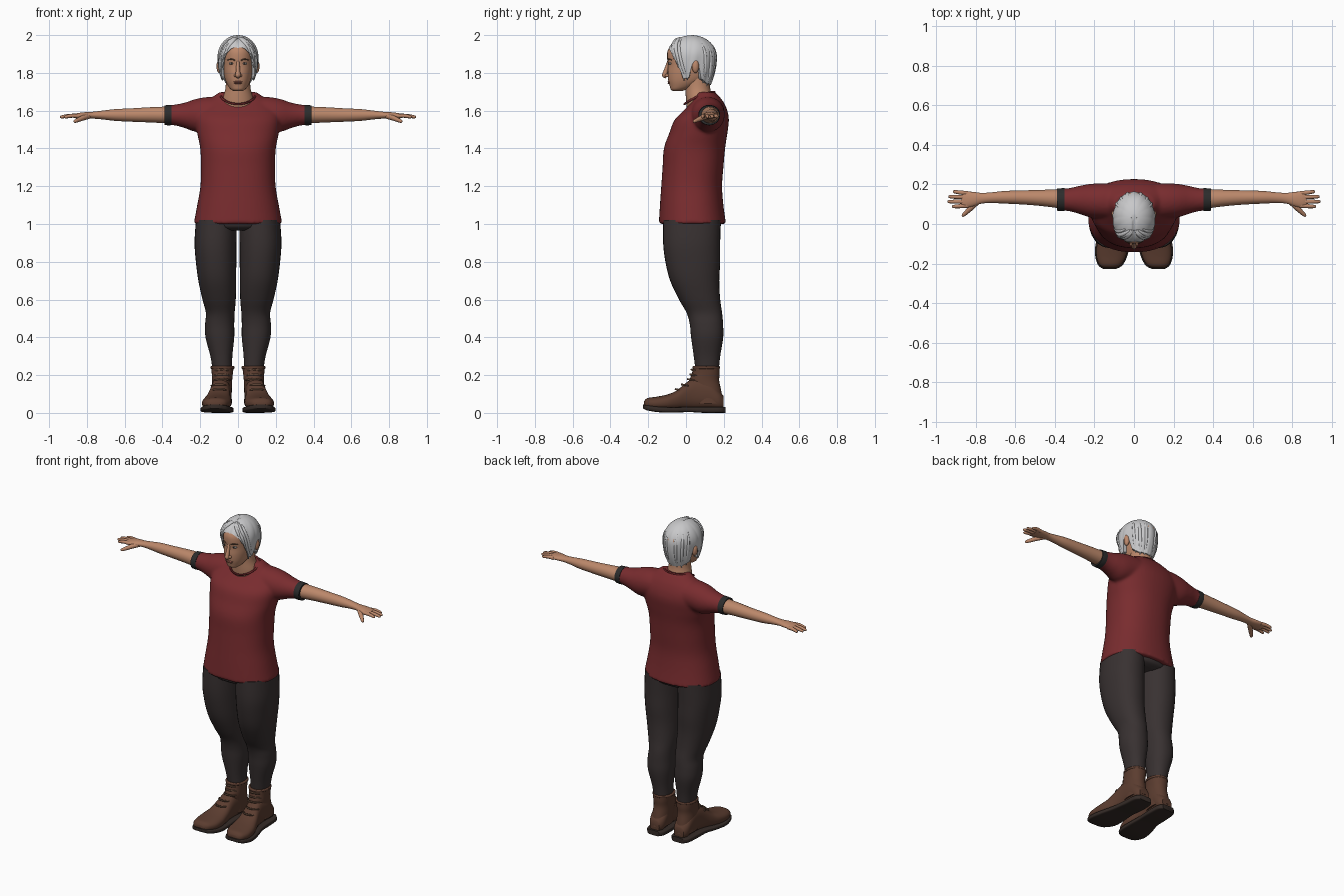
import bpy, bmesh, math
from mathutils import Vector, Matrix


def material(name, r, g, b):
    m = bpy.data.materials.new(name)
    m.diffuse_color = (r, g, b, 1)
    return m


SHIRT = material("dark red cloth", 0.19, 0.025, 0.028)
PANTS = material("charcoal cloth", 0.040, 0.031, 0.031)
TRIM = material("black trim", 0.025, 0.025, 0.025)
SKIN = material("skin", 0.50, 0.245, 0.145)
HAIR = material("silver hair", 0.58, 0.58, 0.59)
BOOT = material("brown leather", 0.105, 0.046, 0.029)
SOLE = material("dark sole", 0.035, 0.024, 0.020)
LIPS = material("lips", 0.34, 0.12, 0.085)
BROW = material("brow brown", 0.12, 0.065, 0.04)
EYE = material("eye white", 0.55, 0.5, 0.46)


def catmull(pts, steps):
    """Smooth curve through tuples of any length."""
    out = []
    for i in range(len(pts) - 1):
        quad = [pts[max(i - 1, 0)], pts[i], pts[i + 1], pts[min(i + 2, len(pts) - 1)]]
        for s in range(steps):
            t = s / steps
            out.append([0.5 * (2 * b + (c - a) * t + (2 * a - 5 * b + 4 * c - d) * t * t
                               + (3 * b - a - 3 * c + d) * t ** 3) for a, b, c, d in zip(*quad)])
    out.append(list(pts[-1]))
    return out


def skin_rings(bm, rings, caps=(True, True)):
    rows = [[bm.verts.new(p) for p in r] for r in rings]
    n = len(rows[0])
    for lo, hi in zip(rows, rows[1:]):
        for i in range(n):
            bm.faces.new((lo[i], lo[(i + 1) % n], hi[(i + 1) % n], hi[i]))
    if caps[0]:
        bm.faces.new(rows[0])
    if caps[1]:
        bm.faces.new(rows[-1])


def loft(bm, secs, axis="z", p=2.0, n=32, steps=4, sx=1):
    """Sections: (position on axis, centre 1, centre 2, radius 1, radius 2)."""
    rings = []
    for t, c1, c2, r1, r2 in catmull(secs, steps):
        ring = []
        for i in range(n):
            a = 2 * math.pi * i / n
            c, s = math.cos(a), math.sin(a)
            u = c1 + r1 * math.copysign(abs(c) ** (2 / p), c)
            v = c2 + r2 * math.copysign(abs(s) ** (2 / p), s)
            x, y, z = {"z": (u, v, t), "x": (t, u, v), "y": (u, t, v)}[axis]
            ring.append((sx * x, y, z))
        rings.append(ring)
    skin_rings(bm, rings)


def tube(bm, pts, n=10, steps=4):
    """Tapered tube through (x, y, z, radius) points."""
    pts = catmull(pts, steps)
    pos = [Vector(q[:3]) for q in pts]
    rings = []
    for i, q in enumerate(pts):
        d = (pos[min(i + 1, len(pos) - 1)] - pos[max(i - 1, 0)]).normalized()
        u = d.cross(Vector((0.1, 0.5, 0.86))).normalized()
        v = d.cross(u)
        rings.append([pos[i] + q[3] * (u * math.cos(k * 2 * math.pi / n) + v * math.sin(k * 2 * math.pi / n))
                      for k in range(n)])
    skin_rings(bm, rings)


def blob(bm, loc, scale):
    bmesh.ops.create_uvsphere(bm, u_segments=20, v_segments=12, radius=1,
                              matrix=Matrix.Translation(loc) @ Matrix.Diagonal((*scale, 1)))


def finish(bm, name, mat, mirror=False, angle=45):
    bmesh.ops.recalc_face_normals(bm, faces=bm.faces)
    me = bpy.data.meshes.new(name)
    bm.to_mesh(me)
    bm.free()
    me.materials.append(mat)
    me.shade_smooth()
    me.set_sharp_from_angle(angle=math.radians(angle))
    ob = bpy.data.objects.new(name, me)
    bpy.context.collection.objects.link(ob)
    if mirror:
        ob.modifiers.new("mirror", "MIRROR").use_mirror_merge = False
    return ob


# Shirt: torso and sleeves fused into one smooth skin
bm = bmesh.new()
loft(bm, [(1.0, 0, .034, .235, .178), (1.1, 0, .03, .216, .168), (1.2, 0, .03, .199, .161),
          (1.3, 0, .037, .196, .161), (1.4, 0, .045, .2, .162), (1.48, 0, .065, .216, .154),
          (1.55, 0, .083, .225, .144), (1.6, 0, .103, .215, .116), (1.645, 0, .113, .17, .086),
          (1.675, 0, .11, .13, .066), (1.698, 0, .105, .1, .05)], p=2.25, n=48)
for sx in (1, -1):
    loft(bm, [(.05, .112, 1.585, .095, .085), (.15, .116, 1.583, .09, .09), (.22, .118, 1.575, .085, .088),
              (.28, .122, 1.575, .07, .068), (.33, .123, 1.577, .058, .056), (.375, .123, 1.576, .055, .051)],
         axis="x", sx=sx)
shirt = finish(bm, "shirt", SHIRT)
rm = shirt.modifiers.new("fuse", "REMESH")
rm.mode, rm.voxel_size, rm.use_smooth_shade = "VOXEL", 0.009, True
sm = shirt.modifiers.new("relax", "SMOOTH")
sm.factor, sm.iterations = 0.5, 5

# Neckline rim
bm = bmesh.new()
rim = [(.09 * math.cos(a), .071 + .079 * math.sin(a), 1.667 + .032 * math.sin(a) + .012 * math.cos(a) ** 2, .006)
       for a in [k * math.pi / 12 for k in range(25)]]
tube(bm, rim, n=8, steps=2)
finish(bm, "neckline", SHIRT)

# Sleeve cuffs
bm = bmesh.new()
loft(bm, [(.352, .123, 1.577, .058, .054), (.37, .123, 1.576, .0575, .0535), (.388, .123, 1.576, .056, .052)], axis="x")
finish(bm, "sleeve_cuff", TRIM, True)

# Arms with palms
bm = bmesh.new()
loft(bm, [(.36, .127, 1.577, .05, .045), (.45, .131, 1.578, .042, .041), (.55, .134, 1.577, .036, .036),
          (.65, .135, 1.577, .032, .031), (.72, .133, 1.577, .027, .023), (.77, .13, 1.576, .027, .018),
          (.81, .126, 1.575, .036, .017), (.85, .123, 1.573, .041, .014), (.872, .123, 1.571, .038, .010)], axis="x")
finish(bm, "arm", SKIN, True)

# Fingers and thumbs
bm = bmesh.new()
for y0, y1, tip in ((.092, .088, .92), (.113, .113, .942), (.135, .138, .938), (.155, .163, .915)):
    tube(bm, [(.84, y0, 1.572, .011), ((.84 + tip) / 2, (y0 + y1) / 2, 1.573, .0105),
              (tip - .008, y1, 1.567, .008), (tip, y1, 1.566, .003)])
tube(bm, [(.785, .118, 1.572, .014), (.82, .085, 1.562, .014), (.848, .058, 1.55, .011),
          (.864, .043, 1.543, .008), (.868, .04, 1.541, .003)])
finish(bm, "fingers", SKIN, True)

# Trousers
bm = bmesh.new()
loft(bm, [(.23, .083, .112, .052, .062), (.3, .088, .111, .058, .07), (.4, .096, .112, .076, .085),
          (.47, .097, .108, .077, .088), (.53, .094, .097, .076, .094), (.6, .1, .072, .088, .109),
          (.7, .11, .046, .1, .13), (.8, .116, .036, .107, .145), (.9, .119, .03, .111, .151),
          (1.02, .115, .032, .108, .152)], p=2.2)
finish(bm, "trouser_leg", PANTS, True)
bm = bmesh.new()
loft(bm, [(.965, 0, .032, .16, .11), (.985, 0, .032, .2, .15), (1.03, 0, .032, .21, .155)])
finish(bm, "trouser_waist", PANTS)

# Boots: foot and shaft
bm = bmesh.new()
loft(bm, [(-.222, .122, .045, .03, .016), (-.205, .12, .05, .056, .028), (-.16, .115, .05, .075, .035),
          (-.1, .11, .055, .076, .042), (-.05, .104, .066, .066, .052), (0, .097, .088, .056, .071),
          (.05, .092, .103, .052, .084), (.12, .088, .1, .054, .08), (.17, .087, .072, .05, .054),
          (.198, .087, .056, .034, .034)], axis="y", p=2.4)
loft(bm, [(.05, .088, .118, .055, .082), (.12, .086, .109, .053, .077), (.17, .084, .098, .053, .078),
          (.21, .083, .105, .056, .073), (.246, .082, .107, .06, .07)], p=2.2)
tube(bm, [(.082 + .057 * math.cos(k * math.pi / 8), .107 + .066 * math.sin(k * math.pi / 8), .24, .008)
          for k in range(17)], steps=2)
finish(bm, "boot", BOOT, True)

# Boot soles
bm = bmesh.new()
loft(bm, [(-.228, .122, .034, .03, .01), (-.205, .119, .027, .064, .014), (-.14, .113, .018, .085, .015),
          (-.06, .105, .016, .08, .014), (.02, .096, .018, .067, .014), (.1, .09, .016, .066, .016),
          (.18, .088, .016, .061, .016), (.21, .087, .016, .04, .016)], axis="y", p=5)
finish(bm, "boot_sole", SOLE, True)

# Boot laces
bm = bmesh.new()
for z, y in ((.228, .034), (.203, .028), (.178, .014), (.15, -.018), (.125, -.05)):
    xc = .084 if y > 0 else .1
    tube(bm, [(xc - .042, y + .03, z - .006, .004), (xc - .02, y - .001, z, .005),
              (xc + .02, y - .001, z, .005), (xc + .042, y + .03, z - .006, .004)], n=8)
finish(bm, "boot_laces", BROW, True)

# Neck, head, nose and ears
bm = bmesh.new()
loft(bm, [(1.6, 0, .078, .085, .072), (1.66, 0, .072, .082, .072), (1.72, 0, .062, .066, .066),
          (1.8, 0, .06, .064, .066)])
finish(bm, "neck", SKIN)
bm = bmesh.new()
loft(bm, [(1.703, 0, -.045, .02, .022), (1.712, 0, -.038, .037, .042), (1.73, 0, -.018, .052, .068),
          (1.76, 0, .006, .067, .1), (1.8, 0, .022, .077, .119), (1.84, 0, .026, .081, .121),
          (1.88, 0, .03, .083, .13), (1.92, 0, .03, .08, .126), (1.955, 0, .03, .064, .098),
          (1.975, 0, .03, .035, .05)], p=2.2)
finish(bm, "head", SKIN, angle=80)
bm = bmesh.new()
tube(bm, [(0, -.091, 1.862, .008), (0, -.101, 1.83, .010), (0, -.111, 1.797, .013),
          (0, -.112, 1.786, .014), (0, -.104, 1.777, .008)])
for s in (1, -1):
    blob(bm, (.013 * s, -.1, 1.786), (.009, .012, .008))
    blob(bm, (.098 * s, .05, 1.835), (.016, .019, .036))
finish(bm, "nose_and_ears", SKIN)

# Face details
bm = bmesh.new()
blob(bm, (.034, -.083, 1.85), (.015, .01, .006))
finish(bm, "eye", EYE, True)
bm = bmesh.new()
blob(bm, (.034, -.088, 1.85), (.006, .0065, .006))
finish(bm, "iris", TRIM, True)
bm = bmesh.new()
tube(bm, [(.014, -.096, 1.866, .003), (.034, -.092, 1.872, .004), (.056, -.074, 1.868, .002)], n=8)
finish(bm, "eyebrow", BROW, True)
bm = bmesh.new()
blob(bm, (0, -.088, 1.753), (.025, .010, .004))
blob(bm, (0, -.087, 1.746), (.021, .010, .005))
finish(bm, "lips", LIPS)

# Hair: a cap whose lower edge follows the hairline around the head
HAIRLINE = [(0, 1.94), (20, 1.93), (40, 1.9), (55, 1.85), (70, 1.77), (84, 1.775), (93, 1.85),
            (106, 1.855), (116, 1.77), (140, 1.745), (181, 1.737)]


def hair_point(deg, t, k=1.0):
    d = abs((deg + 180) % 360 - 180)
    for (d0, z0), (d1, z1) in zip(HAIRLINE, HAIRLINE[1:]):
        if d0 <= d <= d1:
            low = z0 + (z1 - z0) * (d - d0) / (d1 - d0)
            break
    z = 2 - (2 - low) * (1 - math.cos(t * math.pi / 2))
    h = (z - 1.885) / .115
    f = math.sqrt(max(0, 1 - h * h)) if h > 0 else 1 - .14 * h * h
    a = math.radians(deg)
    f *= k * (1 - .035 * t * (1 - abs(math.sin(math.radians(d) * 7 + 2.5 * t))))
    x, y = .109 * f * math.sin(a), .028 - .136 * f * math.cos(a)
    if y < .03:  # parting groove
        z -= .008 * math.exp(-(x / .008) ** 2)
    return (x, y, z)


bm = bmesh.new()
degs = [i * 3 for i in range(120)]
rings = [[hair_point(d, .04 + .96 * j / 22) for d in degs] for j in range(23)]
rings.append([hair_point(d, 1, .74) for d in degs])
skin_rings(bm, rings, (True, False))
finish(bm, "hair", HAIR)

# Loose locks swept over the cap
bm = bmesh.new()
for a0, a1, r in ((8, 46, .011), (14, 58, .012), (24, 70, .012), (45, 80, .010),
                  (122, 128, .010), (140, 146, .011), (160, 164, .011)):
    for s in (1, -1):
        tube(bm, [(*hair_point(s * (a0 + (a1 - a0) * u), .4 + .63 * u, .955), w * r)
                  for u, w in ((0, .4), (.25, .9), (.5, 1), (.75, .85), (1, .25))])
finish(bm, "hair_locks", HAIR)
